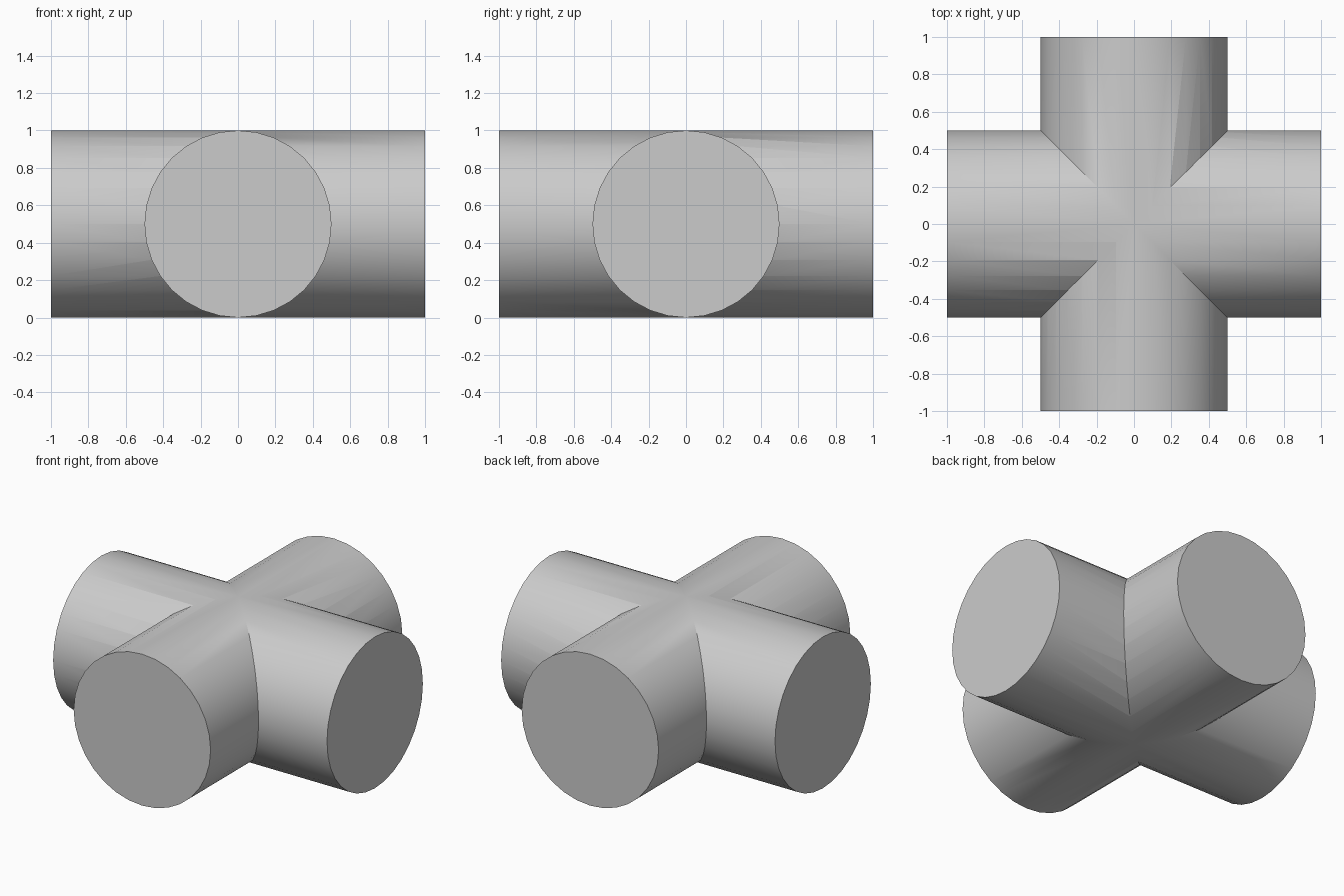
import bpy
import math

cube = bpy.data.objects.get("Cube")
if cube:
    bpy.data.objects.remove(cube, do_unlink=True)

RADIUS, LENGTH, SIDES = 0.5, 2.0, 32

grey = bpy.data.materials.new("plain_grey")
grey.use_nodes = True
colour = (0.6, 0.6, 0.6, 1.0)
grey.diffuse_color = colour
grey.node_tree.nodes["Principled BSDF"].inputs["Base Color"].default_value = colour


def add_cylinder(name, rotation):
    """Horizontal solid cylinder resting on the ground."""
    bpy.ops.mesh.primitive_cylinder_add(
        vertices=SIDES, radius=RADIUS, depth=LENGTH,
        location=(0, 0, RADIUS), rotation=rotation)
    obj = bpy.context.object
    obj.name = obj.data.name = name
    obj.data.materials.append(grey)
    bpy.ops.object.transform_apply(location=False, rotation=True, scale=False)
    return obj


# Two equal cylinders crossing at right angles
cross_pipe = add_cylinder("cross_pipe", (0, math.pi / 2, 0))
front_back_pipe = add_cylinder("front_back_pipe", (math.pi / 2, 0, 0))

# Merge them into one solid with a clean mitred seam
union = cross_pipe.modifiers.new("union", "BOOLEAN")
union.operation = "UNION"
union.solver = "EXACT"
union.object = front_back_pipe
bpy.ops.object.select_all(action="DESELECT")
cross_pipe.select_set(True)
bpy.context.view_layer.objects.active = cross_pipe
bpy.ops.object.modifier_apply(modifier=union.name)
bpy.data.objects.remove(front_back_pipe, do_unlink=True)

# Smooth walls, sharp rims and seams
bpy.ops.object.shade_smooth_by_angle(angle=math.radians(30))
